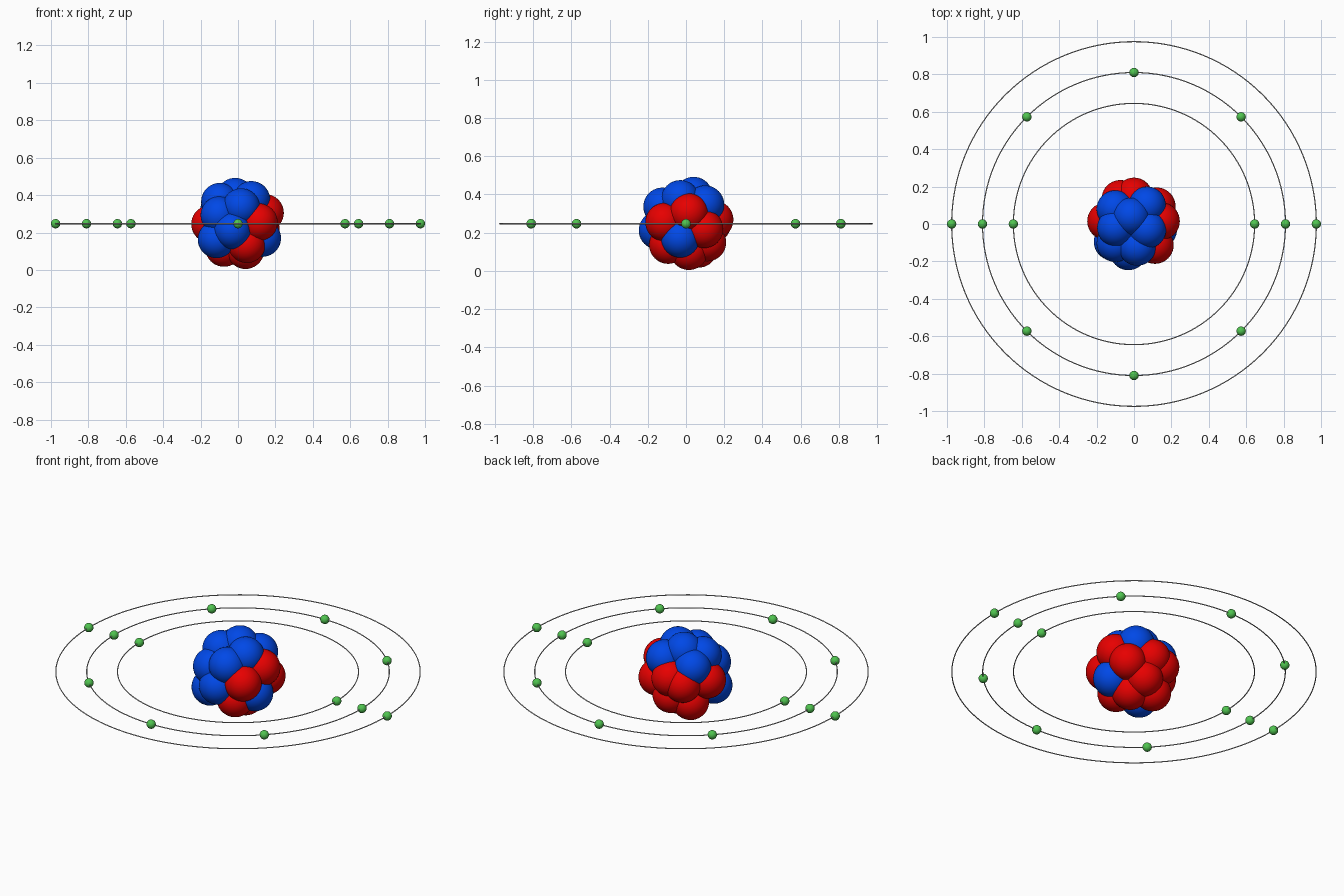
import bpy
from math import cos, sin, tau

cube = bpy.data.objects.get("Cube")
if cube:
    bpy.data.objects.remove(cube, do_unlink=True)


def material(name, red, green, blue):
    mat = bpy.data.materials.new(name)
    mat.use_nodes = True
    color = (red, green, blue, 1)
    mat.diffuse_color = color
    mat.node_tree.nodes["Principled BSDF"].inputs["Base Color"].default_value = color
    return mat


proton_red = material("proton_red", 0.8, 0, 0)
neutron_blue = material("neutron_blue", 0, 0.065, 0.8)
electron_green = material("electron_green", 0.08, 0.55, 0.08)
orbit_grey = material("orbit_grey", 0.6, 0.6, 0.6)

CENTRE = 0.247
NUCLEON = 0.1
ELECTRON = 0.025


def finish(name, mat):
    obj = bpy.context.object
    obj.name = name
    obj.data.materials.append(mat)
    bpy.ops.object.shade_smooth()


def ball(name, location, radius, mat, segments):
    bpy.ops.mesh.primitive_uv_sphere_add(
        segments=segments, ring_count=segments // 2, radius=radius, location=location)
    finish(name, mat)


# Nucleus: outer shell of packed balls, last two of each list fill the core
neutrons = [
    (-.03, -.147, .212), (-.1, -.103, .293), (.017, -.123, .336), (-.097, -.02, .365),
    (-.015, .04, .392), (.072, -.03, .375), (.07, .1, .347), (-.1, .08, .33),
    (.13, -.03, .17), (-.115, -.095, .163), (.02, -.04, .26), (0, .03, .28),
]
protons = [
    (0, .148, .268), (.122, .095, .22), (.145, .015, .305), (.112, -.113, .255),
    (-.15, .015, .245), (-.073, .135, .245), (-.075, .065, .117), (.04, .015, .105),
    (.047, -.093, .137), (.02, .11, .15), (-.05, 0, .21), (.04, .02, .23),
]
for name, places, mat in (("neutron", neutrons, neutron_blue),
                          ("proton", protons, proton_red)):
    for i, place in enumerate(places, 1):
        ball(f"{name}_{i}", place, NUCLEON, mat, 40)

# Orbits with evenly spaced electrons
for shell, radius, count in (("inner", 0.645, 2), ("middle", 0.81, 8), ("outer", 0.975, 2)):
    bpy.ops.mesh.primitive_torus_add(
        major_radius=radius, minor_radius=0.003, major_segments=128,
        minor_segments=8, location=(0, 0, CENTRE))
    finish(f"{shell}_orbit", orbit_grey)
    for i in range(count):
        angle = tau * i / count
        ball(f"{shell}_electron_{i + 1}",
             (radius * cos(angle), radius * sin(angle), CENTRE),
             ELECTRON, electron_green, 24)
